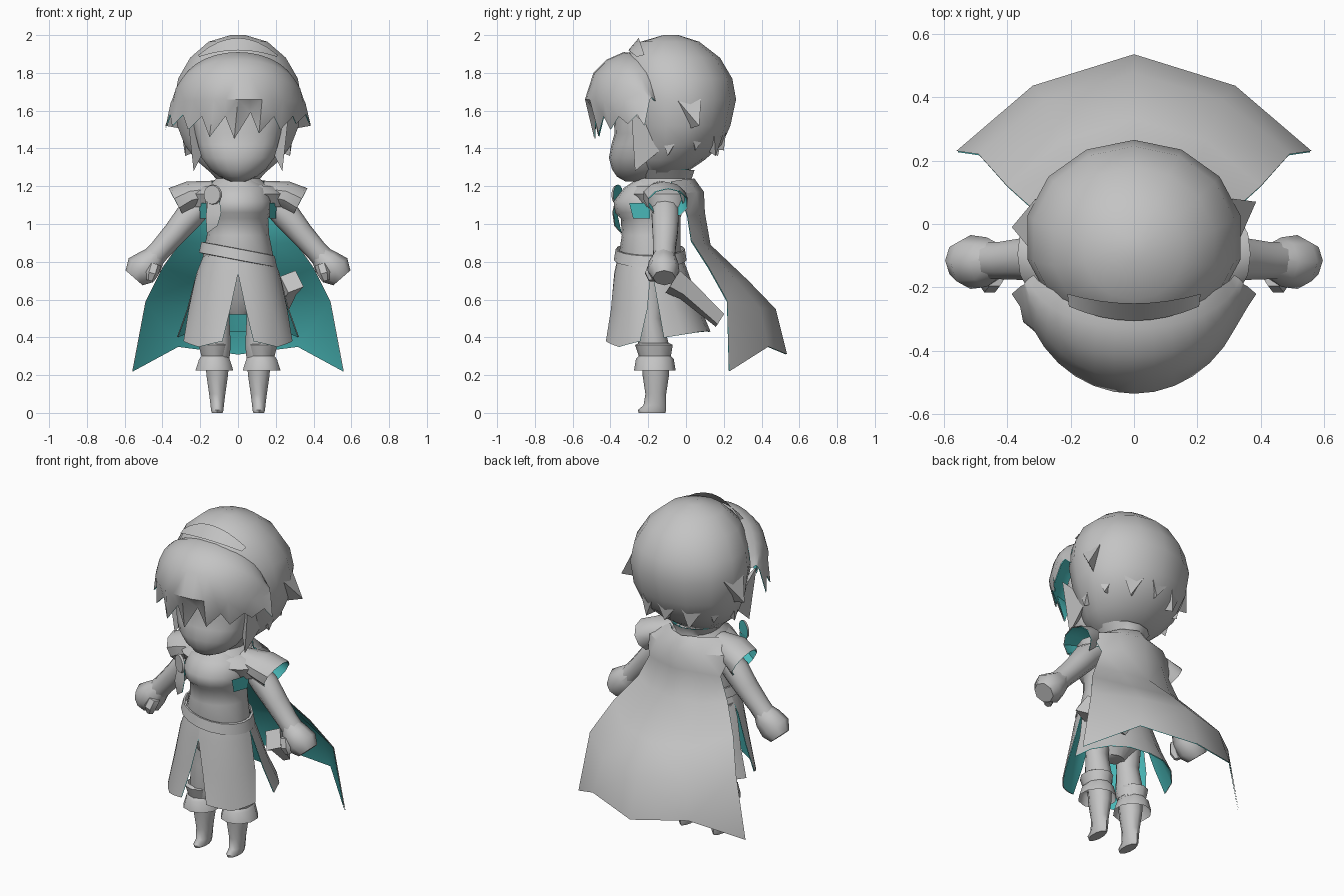
import bpy, bmesh, math
from mathutils import Vector

if "Cube" in bpy.data.objects:
    bpy.data.objects.remove(bpy.data.objects["Cube"])

grey = bpy.data.materials.new("plain_grey")
grey.diffuse_color = (0.55, 0.55, 0.55, 1)
grey.use_nodes = True
grey.node_tree.nodes["Principled BSDF"].inputs["Base Color"].default_value = grey.diffuse_color
teal = bpy.data.materials.new("teal_lining")
teal.diffuse_color = (0.07, 0.5, 0.5, 1)
teal.use_nodes = True
teal.node_tree.nodes["Principled BSDF"].inputs["Base Color"].default_value = teal.diffuse_color


def finish(name, bm, toward=None, lined=False):
    """Orient the faces, add a teal lining if wanted, make a named object."""
    if toward is None:
        bmesh.ops.recalc_face_normals(bm, faces=bm.faces)
    if lined:
        bmesh.ops.triangulate(bm, faces=bm.faces)
    bm.normal_update()
    if toward is not None:
        score = sum((f.normal * f.calc_area() for f in bm.faces), Vector()).dot(Vector(toward))
    else:
        mid = sum((v.co for v in bm.verts), Vector()) / len(bm.verts)
        score = sum(f.normal.dot(f.calc_center_median() - mid) * f.calc_area() for f in bm.faces)
    if score < 0:
        bmesh.ops.reverse_faces(bm, faces=bm.faces)
        bm.normal_update()
    if lined:
        inner = {v: bm.verts.new(v.co - v.normal * .005) for v in list(bm.verts)}
        for f in list(bm.faces):
            bm.faces.new([inner[v] for v in reversed(f.verts)]).material_index = 1
    mesh = bpy.data.meshes.new(name)
    bm.to_mesh(mesh)
    bm.free()
    mesh.materials.append(grey)
    mesh.materials.append(teal)
    ob = bpy.data.objects.new(name, mesh)
    bpy.context.collection.objects.link(ob)
    return ob


def grid(name, rows, closed=False, caps=(False, False), toward=None, lined=False):
    """Skin rows of points with quads, optionally wrapped and capped."""
    bm = bmesh.new()
    vs = [[bm.verts.new(p) for p in row] for row in rows]
    n = len(vs[0])
    for a, b in zip(vs, vs[1:]):
        for i in range(n if closed else n - 1):
            j = (i + 1) % n
            bm.faces.new((a[i], a[j], b[j], b[i]))
    for row, cap in ((vs[0], caps[0]), (vs[-1], caps[1])):
        if cap:
            bm.faces.new(row)
    return finish(name, bm, toward, lined)


def loft(name, rings, cx=0, n=14, caps=(True, True), slope=0, lined=False):
    """Stack of ellipses; each ring is (z, half width, front y, back y)."""
    rows = []
    for z, hx, y0, y1 in rings:
        row = []
        for i in range(n):
            a = 2 * math.pi * i / n
            x = hx * math.sin(a)
            row.append((cx + x, (y0 + y1) / 2 - (y1 - y0) / 2 * math.cos(a), z + slope * x))
        rows.append(row)
    return grid(name, rows, True, caps, None, lined)


def tube(name, path, s=1, n=10, caps=(True, True), lined=False):
    """Limb along points (x, y, z, radius in y, radius across); s mirrors it."""
    rows = []
    for k, (x, y, z, ry, rp) in enumerate(path):
        p, q = path[max(k - 1, 0)], path[min(k + 1, len(path) - 1)]
        d = Vector((q[0] - p[0], 0, q[2] - p[2])).normalized()
        across = Vector((d.z, 0, -d.x))
        row = []
        for i in range(n):
            a = 2 * math.pi * i / n
            c = Vector((x, y + ry * math.sin(a), z)) + across * rp * math.cos(a)
            row.append((s * c.x, c.y, c.z))
        rows.append(row)
    return grid(name, rows, True, caps, None, lined)


def lock(name, a, b, c, tip):
    """Pointed tuft of hair; the first three points sit inside the hair."""
    bm = bmesh.new()
    v = [bm.verts.new(p) for p in (a, b, c, tip)]
    for t in ((0, 1, 2), (0, 1, 3), (1, 2, 3), (2, 0, 3)):
        bm.faces.new([v[i] for i in t])
    return finish(name, bm)


# Head
loft("face", [(1.225, .04, -.32, -.2), (1.25, .10, -.365, -.12), (1.29, .15, -.392, -.1),
              (1.35, .195, -.408, -.1), (1.42, .215, -.395, -.1), (1.48, .23, -.378, -.1),
              (1.6, .25, -.385, -.1), (1.72, .2, -.37, -.1)], n=18)
loft("hair_back", [(2.0, .04, -.12, -.04), (1.965, .16, -.24, .07), (1.88, .26, -.33, .18),
                   (1.77, .325, -.35, .245), (1.66, .345, -.35, .265), (1.52, .33, -.32, .235),
                   (1.42, .29, -.30, .19), (1.34, .23, -.285, .10), (1.265, .14, -.25, -.01)], n=14)

# Fringe: an open lined shell with a ragged lower edge
tips = [1.50, 1.58, 1.52, 1.58, 1.50, 1.57, 1.46, 1.57, 1.45, 1.59, 1.48, 1.57, 1.50, 1.57, 1.53, 1.58, 1.52]
fringe = []
for hx, yf, zc, drop in ((.318, -.24, 1.90, .25), (.335, -.33, 1.91, .25), (.345, -.42, 1.87, .20),
                         (.35, -.49, 1.80, .14), (.36, -.535, 1.66, .02), (.37, -.485, None, 0)):
    row = []
    for i, tip in enumerate(tips):
        u = i / 8 - 1
        a = u * 1.45
        y = -.15 + (yf + .15) * math.cos(a)
        x = hx * math.sin(a)
        if zc is None:
            row.append((x * (1 + .05 * u ** 8) - (.02 if i % 2 == 0 and abs(u) < 1 else 0), y - .03 * u ** 8, tip))
        else:
            row.append((x, y, zc - drop * u * u))
    fringe.append(row)
grid("fringe", fringe, toward=(0, -1, 0), lined=True)

# Hair tufts at the sides and nape
for s, side in ((-1, "left"), (1, "right")):
    lock(side + "_side_lock", (s * .27, -.29, 1.6), (s * .25, -.1, 1.42), (s * .15, -.2, 1.45), (s * .235, -.27, 1.28))
    lock(side + "_back_flick", (s * .31, -.1, 1.72), (s * .31, .08, 1.66), (s * .27, .0, 1.50),
         (s * .385, .03 + s * .04, 1.52))
for k, deg in enumerate((-100, -65, -35, -5, 28, 60, 95)):
    def at(d, r, z):
        t = math.radians(d)
        return (r * 1.1 * math.sin(t), -.05 + r * .98 * math.cos(t), z)
    lock("nape_lock_%d" % k, at(deg - 17, .28, 1.54), at(deg + 17, .28, 1.54), at(deg, .17, 1.40),
         at(deg + 6, .255, 1.36 + .03 * (k % 2)))

# Headband
us = [i / 4 - 1 for i in range(9)]
grid("headband", [[(.21 * u, -.25 + .03 * u * u, 1.985 - .09 * u * u) for u in us],
                  [(.205 * u, -.305 + .045 * u * u, 1.92 - .035 * u * u) for u in us]], toward=(0, -1, 0))

# Body
loft("torso", [(1.3, .08, -.24, -.08), (1.23, .10, -.27, -.06), (1.19, .16, -.33, -.03),
               (1.12, .18, -.383, -.02), (1.06, .175, -.375, -.02), (1.03, .16, -.345, -.03),
               (.94, .165, -.34, -.03), (.84, .185, -.355, -.03), (.7, .18, -.3, -.05),
               (.6, .15, -.27, -.08), (.52, .06, -.22, -.12)], n=16)
loft("belt", [(.87, .185, -.365, -.015), (.868, .197, -.372, -.006), (.81, .21, -.382, .003),
              (.808, .19, -.37, -.015)], n=18, caps=(False, False), slope=-.19)
loft("shoulder_mantle", [(1.215, .12, -.27, .03), (1.2, .2, -.30, .06), (1.16, .27, -.31, .075),
                         (1.09, .275, -.255, .05)], n=16, caps=(False, False), lined=True)
loft("collar", [(1.285, .16, -.285, .045), (1.24, .12, -.255, .03), (1.20, .16, -.3, .04)],
     n=14, caps=(False, False), lined=True)

# Skirt panels, split at the front and sides
def skirt_panel(name, spans, toward):
    rows = []
    for z, hx, y0, y1, a0, a1, lift in spans:
        row = []
        for i in range(9):
            t = i / 8
            a = math.radians(a0 + (a1 - a0) * t)
            row.append((hx * math.sin(a), (y0 + y1) / 2 - (y1 - y0) / 2 * math.cos(a),
                        z + lift * math.sin(math.pi * t) + .03 * abs(2 * t - 1) * (z < .4)))
        rows.append(row)
    return grid(name, rows, toward=toward, lined=True)


for s, side in ((-1, "left"), (1, "right")):
    skirt_panel(side + "_front_skirt", [(.83, .185, -.36, -.02, 0, s * 95, 0), (.74, .22, -.38, .02, 0, s * 88, 0),
                                        (.55, .265, -.40, .07, s * 9, s * 80, 0),
                                        (.35, .305, -.435, .13, s * 16, s * 71, 0)], (s * .5, -1, 0))
skirt_panel("back_skirt", [(.83, .185, -.36, -.02, 92, 268, 0), (.72, .225, -.38, .02, 92, 268, 0),
                           (.55, .27, -.39, .08, 93, 267, 0), (.37, .325, -.41, .13, 95, 265, .06)], (0, 1, 0))

# Cape: rows give centre y and z, then edge x, y and z
cape = []
for yc, zc, xe, ye, ze in ((.045, 1.24, .16, -.08, 1.225), (.095, 1.17, .28, -.03, 1.16), (.1, 1.06, .24, .01, 1.04),
                           (.13, .89, .30, .03, .91), (.33, .70, .40, .12, .77), (.475, .55, .49, .22, .59),
                           (.535, .31, .56, .23, .22)):
    hem = .05 if zc < .4 else 0
    cape.append([(xe * u, yc + (ye - yc) * u * u, zc + (ze - zc) * u ** 4 + hem * (abs(u) == .57))
                 for u in (-1, -.57, 0, .57, 1)])
grid("cape", cape, toward=(0, 1, .3), lined=True)

# Brooch with a teal back and hanging cloth
bm = bmesh.new()
bmesh.ops.create_cone(bm, cap_ends=True, segments=14, radius1=.054, radius2=.05, depth=.012)
for f in bm.faces:
    f.material_index = 1 if f.calc_center_median().z < -.004 else 0
brooch = finish("brooch", bm)
brooch.location = (-.135, -.365, 1.155)
brooch.rotation_euler = (math.pi / 2, 0, -.5)
grid("brooch_cloth", [[(-.16, -.35, 1.13), (-.10, -.375, 1.13)], [(-.17, -.365, 1.04), (-.09, -.39, 1.06)],
                      [(-.165, -.345, .95), (-.11, -.38, .99)]], toward=(-.3, -1, 0), lined=True)

# Sheath hanging behind the hip
rows = []
for c, w, h in (((.285, -.07, .695), .045, .055), ((.26, .0, .65), .035, .045), ((.2, .18, .49), .02, .035)):
    c = Vector(c)
    up, out = Vector((-.4, .5, .8)).normalized() * h, Vector((.9, .25, .35)) * w
    rows.append([c + up + out, c + up - out, c - up - out, c - up + out])
grid("sheath", rows, True, (True, True))

# Limbs
for s, side in ((-1, "left"), (1, "right")):
    tube(side + "_sleeve", [(.13, -.13, 1.17, .07, .06), (.25, -.115, 1.15, .115, .078),
                            (.325, -.095, 1.11, .11, .09)], s, caps=(False, False), lined=True)
    # Lining showing at the armpit
    grid(side + "_armpit_lining", [[(s * .168, -.30, 1.11), (s * .205, -.19, 1.11)],
                                   [(s * .168, -.28, 1.03), (s * .20, -.19, 1.03)]],
         toward=(s, -.4, 0)).data.polygons[0].material_index = 1
    tube(side + "_arm", [(.17, -.11, 1.12, .07, .06), (.26, -.11, 1.04, .075, .075), (.33, -.11, .955, .07, .065),
                         (.41, -.115, .865, .062, .058), (.45, -.115, .82, .06, .06)], s)
    tube(side + "_hand", [(.42, -.115, .855, .05, .045), (.465, -.12, .80, .078, .075), (.515, -.12, .755, .085, .09),
                          (.55, -.115, .715, .06, .06)], s, 8)
    tube(side + "_thumb", [(.44, -.17, .79, .03, .035), (.455, -.19, .74, .03, .035), (.465, -.18, .70, .02, .02)], s, 6)
    loft(side + "_leg", [(.8, .09, -.28, -.08), (.65, .078, -.255, -.11), (.5, .068, -.245, -.125),
                         (.36, .075, -.255, -.09), (.3, .07, -.24, -.09)], s * .11, 10)
    loft(side + "_boot_top", [(.37, .075, -.25, -.09), (.36, .088, -.27, -.07), (.3, .072, -.25, -.08),
                              (.285, .085, -.265, -.065), (.225, .105, -.275, -.055)], s * .125, 10, (False, False))
    loft(side + "_boot", [(.3, .068, -.235, -.09), (.2, .06, -.23, -.09), (.1, .045, -.215, -.105),
                          (.04, .037, -.225, -.105), (.015, .035, -.255, -.105), (0, .03, -.25, -.11)], s * .11, 10)

# Smooth shading with sharp creases
bpy.ops.object.select_all(action='SELECT')
bpy.context.view_layer.objects.active = brooch
bpy.ops.object.shade_smooth_by_angle(angle=math.radians(45))
